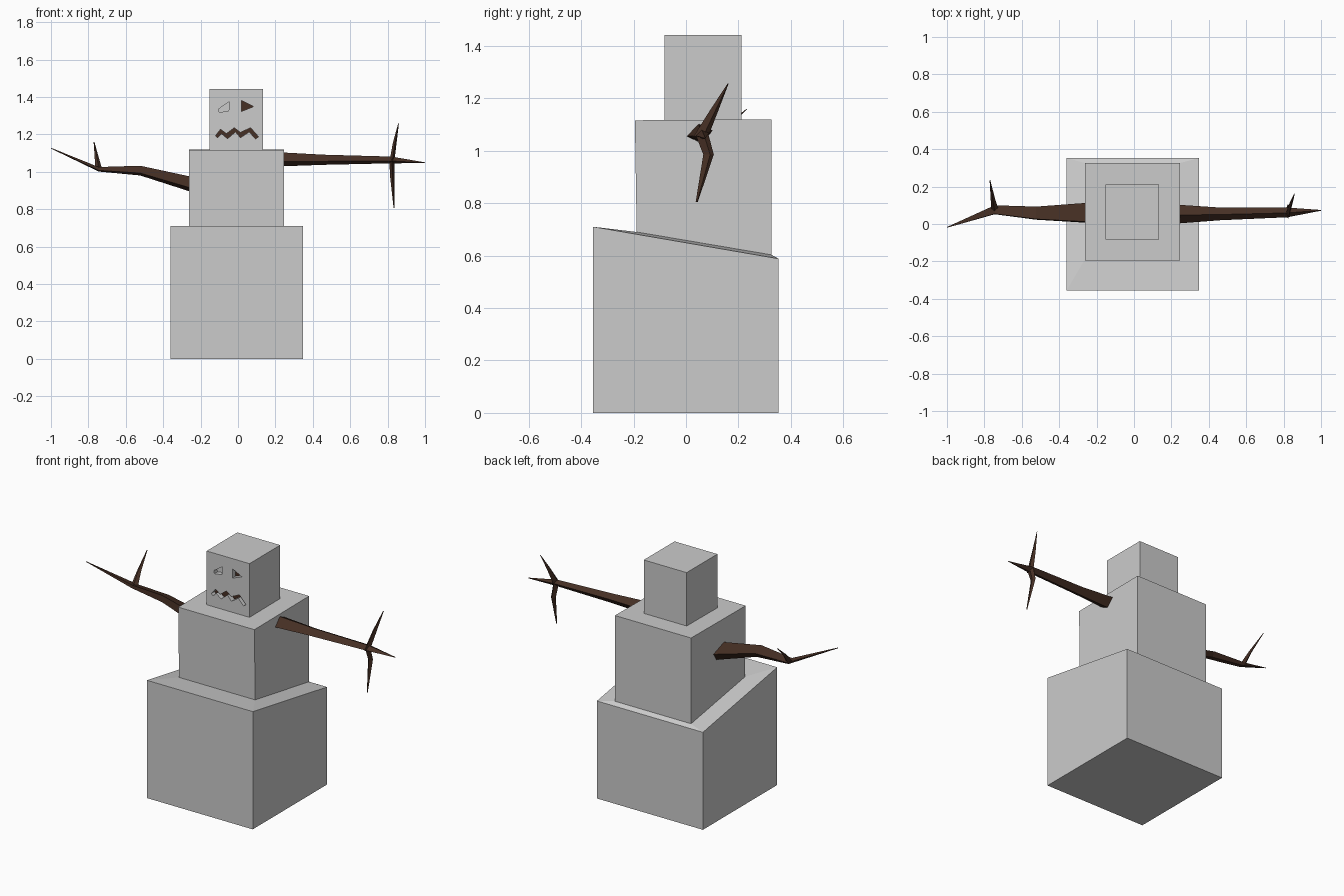
import bpy, bmesh

if "Cube" in bpy.data.objects:
    bpy.data.objects.remove(bpy.data.objects["Cube"], do_unlink=True)


def material(name, rgb):
    m = bpy.data.materials.new(name)
    m.use_nodes = True
    m.diffuse_color = (*rgb, 1)
    m.node_tree.nodes["Principled BSDF"].inputs["Base Color"].default_value = (*rgb, 1)
    return m


GREY = material("snow grey", (0.6, 0.6, 0.6))
BROWN = material("bark brown", (0.062, 0.029, 0.018))


def finish(name, bm, *mats):
    bmesh.ops.recalc_face_normals(bm, faces=bm.faces)
    me = bpy.data.meshes.new(name)
    bm.to_mesh(me)
    bm.free()
    for m in mats:
        me.materials.append(m)
    ob = bpy.data.objects.new(name, me)
    bpy.context.collection.objects.link(ob)
    return ob


def loft(name, rings, mat):
    """Skin a closed solid through rings of equal vertex count."""
    bm = bmesh.new()
    vs = [[bm.verts.new(p) for p in r] for r in rings]
    n = len(vs[0])
    for a, b in zip(vs, vs[1:]):
        for i in range(n):
            j = (i + 1) % n
            bm.faces.new((a[i], a[j], b[j], b[i]))
    bm.faces.new(vs[0])
    bm.faces.new(vs[-1])
    return finish(name, bm, mat)


def rect(x0, x1, y0, y1, z_front, z_back):
    return [(x0, y0, z_front), (x1, y0, z_front), (x1, y1, z_back), (x0, y1, z_back)]


def limb(name, stations, section, axis):
    """Tapered branch: stations are (x, y, z, half_1, half_2) across the given axis."""
    rings = []
    for x, y, z, h1, h2 in stations:
        if axis == "X":
            rings.append([(x, y + u * h1, z + v * h2) for u, v in section])
        else:
            rings.append([(x + u * h1, y + v * h2, z) for u, v in section])
    return loft(name, rings, BROWN)


# Stacked blocks: slanted base and upright middle
waist = rect(-0.262, 0.246, -0.188, 0.326, 0.69, 0.603)
loft("base_block", [rect(-0.36, 0.347, -0.355, 0.353, 0, 0),
                    rect(-0.36, 0.347, -0.355, 0.353, 0.71, 0.588), waist], GREY)
loft("middle_block", [waist, rect(-0.262, 0.246, -0.195, 0.326, 1.116, 1.12)], GREY)

# Face outlines as (x, z), with the material of the recess floor
FACE = [
    ([(-0.104, 1.335), (-0.045, 1.375), (-0.05, 1.325), (-0.1, 1.318)], 0),
    ([(0.02, 1.38), (0.083, 1.348), (0.02, 1.323)], 1),
    ([(-0.12, 1.193), (-0.093, 1.227), (-0.062, 1.203), (-0.02, 1.235), (0.013, 1.21),
      (0.067, 1.235), (0.11, 1.187), (0.094, 1.175), (0.06, 1.213), (0.013, 1.182),
      (-0.013, 1.213), (-0.056, 1.177), (-0.088, 1.203), (-0.11, 1.182)], 1),
]

# Head: a block whose front has the eyes and mouth carved in
bm = bmesh.new()
X0, X1, Y0, Y1, Z0, Z1 = -0.152, 0.134, -0.082, 0.211, 1.117, 1.441
low = [bm.verts.new(p) for p in rect(X0, X1, Y0, Y1, Z0, Z0)]
top = [bm.verts.new(p) for p in rect(X0, X1, Y0, Y1, Z1, Z1)]
for i in range(1, 4):
    j = (i + 1) % 4
    bm.faces.new((low[i], low[j], top[j], top[i]))
bm.faces.new(low)
bm.faces.new(top)


def edge_loop(vs):
    return [bm.edges.get((a, b)) or bm.edges.new((a, b)) for a, b in zip(vs, vs[1:] + vs[:1])]


border = edge_loop([low[0], low[1], top[1], top[0]])
recesses = []
for outline, mat in FACE:
    rim = [bm.verts.new((x, Y0, z)) for x, z in outline]
    floor = [bm.verts.new((x, Y0 + 0.03, z)) for x, z in outline]
    border += edge_loop(rim)
    recesses.append((rim, floor, mat))
bmesh.ops.triangle_fill(bm, edges=border, use_beauty=True, normal=(0, -1, 0))
for rim, floor, mat in recesses:
    n = len(rim)
    for i in range(n):
        j = (i + 1) % n
        bm.faces.new((rim[i], rim[j], floor[j], floor[i]))
    bm.faces.new(floor).material_index = mat
finish("head_block", bm, GREY, BROWN)

# Right branch arm (-x), bent upward, with a single twig
SKEWED = [(1, 0.1), (-0.9, 1), (-1, -0.5), (0.45, -1)]
DIAMOND = [(1, 0.3), (-0.1, 1), (-1, -0.3), (0.1, -1)]
limb("right_arm", [(-0.24, 0.06, 0.93, 0.054, 0.041),
                   (-0.523, 0.058, 1.006, 0.035, 0.026),
                   (-0.745, 0.076, 1.013, 0.024, 0.012),
                   (-1.0, -0.018, 1.126, 0.002, 0.002)], SKEWED, "X")
limb("right_twig", [(-0.745, 0.075, 1.008, 0.02, 0.018),
                    (-0.755, 0.135, 1.075, 0.011, 0.013),
                    (-0.77, 0.233, 1.16, 0.002, 0.002)], DIAMOND, "Z")

# Left branch arm (+x), nearly level, with twigs up and down
limb("left_arm", [(0.235, 0.053, 1.066, 0.05, 0.037),
                  (0.46, 0.054, 1.064, 0.034, 0.027),
                  (0.82, 0.062, 1.063, 0.026, 0.018),
                  (1.0, 0.073, 1.048, 0.002, 0.002)], DIAMOND, "X")
limb("left_twig_up", [(0.823, 0.057, 1.055, 0.013, 0.028),
                      (0.838, 0.108, 1.155, 0.01, 0.016),
                      (0.858, 0.161, 1.257, 0.002, 0.002)], DIAMOND, "Z")
limb("left_twig_down", [(0.823, 0.06, 1.065, 0.013, 0.025),
                        (0.824, 0.086, 0.985, 0.012, 0.02),
                        (0.834, 0.041, 0.805, 0.002, 0.004)], DIAMOND, "Z")
